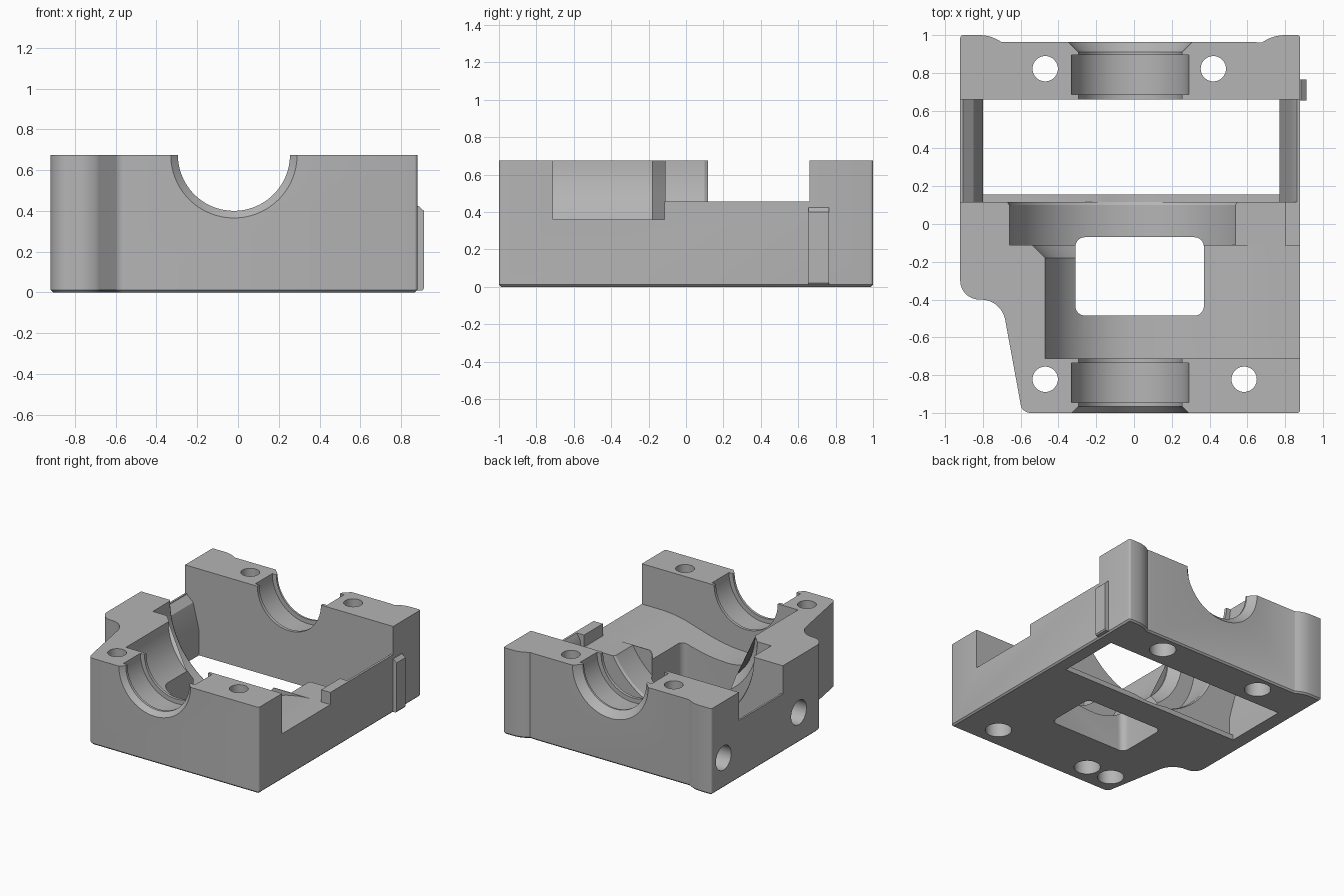
import bpy, bmesh, math
from mathutils import Vector

if "Cube" in bpy.data.objects:
    bpy.data.objects.remove(bpy.data.objects["Cube"])

TOP, CX = 0.675, -0.02          # split plane height and bore axis x
grey = bpy.data.materials.new("cast_grey")
grey.diffuse_color = (0.46, 0.46, 0.46, 1)
grey.use_nodes = True
grey.node_tree.nodes["Principled BSDF"].inputs["Base Color"].default_value = grey.diffuse_color


def to_object(name, bm):
    bmesh.ops.recalc_face_normals(bm, faces=bm.faces[:])
    me = bpy.data.meshes.new(name)
    bm.to_mesh(me)
    bm.free()
    me.materials.append(grey)
    ob = bpy.data.objects.new(name, me)
    bpy.context.collection.objects.link(ob)
    return ob


def prism(name, pts, a, b, axis="z"):
    """Extrude a 2D outline from a to b; axis y uses (x, z) points."""
    place = (lambda p, d: (p[0], p[1], d)) if axis == "z" else (lambda p, d: (p[0], d, p[1]))
    bm = bmesh.new()
    lo = [bm.verts.new(place(p, a)) for p in pts]
    hi = [bm.verts.new(place(p, b)) for p in pts]
    bm.faces.new(lo)
    bm.faces.new(hi)
    n = len(pts)
    for i in range(n):
        bm.faces.new((lo[i], lo[(i + 1) % n], hi[(i + 1) % n], hi[i]))
    return to_object(name, bm)


def box(name, x0, x1, y0, y1, z0, z1):
    return prism(name, [(x0, y0), (x1, y0), (x1, y1), (x0, y1)], z0, z1)


def turned(name, profile, origin, axis, n=64):
    """Solid of revolution from (distance, radius) pairs along an axis."""
    rot = Vector((0, 0, 1)).rotation_difference(Vector(axis))
    bm = bmesh.new()
    rings = []
    for d, r in profile:
        rings.append([bm.verts.new(Vector(origin) + rot @ Vector(
            (r * math.cos(t * math.tau / n), r * math.sin(t * math.tau / n), d))) for t in range(n)])
    bm.faces.new(rings[0])
    bm.faces.new(rings[-1])
    for p, q in zip(rings, rings[1:]):
        for i in range(n):
            bm.faces.new((p[i], p[(i + 1) % n], q[(i + 1) % n], q[i]))
    return to_object(name, bm)


def arc(cx, cy, r, a0, a1, n=8):
    return [(cx + r * math.cos(math.radians(a0 + (a1 - a0) * i / n)),
             cy + r * math.sin(math.radians(a0 + (a1 - a0) * i / n))) for i in range(n + 1)]


def rounded(x0, x1, y0, y1, r):
    return (arc(x1 - r, y1 - r, r, 0, 90) + arc(x0 + r, y1 - r, r, 90, 180)
            + arc(x0 + r, y0 + r, r, 180, 270) + arc(x1 - r, y0 + r, r, 270, 360))


# Housing body: outline with stepped left side and raised rear corners
outline = (arc(0.865, -0.985, 0.015, -90, 0, 3) + arc(0.865, 0.985, 0.015, 0, 90, 3)
           + arc(0.80, 0.79, 0.21, 90, 126, 6) + [(0.64, 0.963), (-0.70, 0.963)]
           + arc(-0.82, 0.79, 0.21, 56, 90, 6) + arc(-0.905, 0.985, 0.015, 90, 180, 3)
           + arc(-0.82, -0.30, 0.10, 180, 270)
           + arc(-0.81, -0.53, 0.13, 90, 10) + arc(-0.55, -0.95, 0.05, 190, 270, 5))
body = prism("housing_body", outline, 0, TOP)
bm = bmesh.new()
bm.from_mesh(body.data)
bottom = [e for e in bm.edges if all(v.co.z < 0.001 for v in e.verts)]
bmesh.ops.bevel(bm, geom=bottom, offset=0.012, segments=1, affect="EDGES")
bm.to_mesh(body.data)
bm.free()

cutters = []
cut = cutters.append

# Rear window with sloped inner side walls and a low lip at its front
upper = [(0.82, 0.2), (0.83, 0.4), (0.865, 0.46), (0.865, 0.8),
         (-0.905, 0.8), (-0.905, 0.45), (-0.85, 0.40), (-0.80, 0.2)]
cut(prism("window_cut", [(-0.80, -0.1), (0.77, -0.1), (0.77, 0.1)] + upper, 0.155, 0.66, "y"))
cut(prism("window_lip_cut", [(-0.80, 0.04), (0.77, 0.04), (0.77, 0.1)] + upper, 0.117, 0.2, "y"))
cut(box("side_wall_cut", -1.1, 1.1, 0.117, 0.66, 0.455, 0.9))
cut(box("right_sill_cut", 0.5, 1.1, -0.115, 0.3, 0.455, 0.9))
cut(box("platform_cut", 0.3, 0.80, -0.2, 0.3, 0.36, 0.9))

# Middle pocket: round on the left, sweeping up to the right sill
pocket = (arc(CX, TOP, 0.45, 180, 270, 24)
          + [(0.10, 0.232), (0.20, 0.248), (0.30, 0.272), (0.40, 0.302), (0.50, 0.332),
             (0.60, 0.352), (0.70, 0.36), (1.1, 0.36), (1.1, 0.9), (CX - 0.45, 0.9)])
cut(prism("pocket_cut", pocket, -0.712, -0.115, "y"))
cut(turned("pocket_cone_cut", [(-0.19, 0.45), (-0.18, 0.45), (-0.11, 0.52), (-0.10, 0.52)],
           (CX, 0, TOP), (0, 1, 0), 96))
cut(turned("disc_slot_cut", [(-0.11, 0.64), (0.10, 0.64), (0.117, 0.65), (0.2, 0.65)],
           (CX, 0, TOP), (0, 1, 0), 128))
cut(prism("floor_opening_cut", rounded(-0.31, 0.37, -0.485, -0.07, 0.05), -0.1, 0.6))

# Bearing bores with inner groove and flared mouth
cut(turned("rear_bore_cut", [(0.6, 0.275), (0.685, 0.275), (0.685, 0.31), (0.895, 0.31),
                             (0.895, 0.275), (0.91, 0.275), (0.965, 0.33), (1.1, 0.33)],
           (CX, 0, TOP), (0, 1, 0), 96))
cut(turned("front_bore_cut", [(-1.1, 0.31), (-1.0, 0.31), (-0.965, 0.275), (-0.945, 0.275),
                              (-0.945, 0.31), (-0.735, 0.31), (-0.735, 0.275), (-0.6, 0.275)],
           (CX, 0, TOP), (0, 1, 0), 96))

# Bolt holes, wider at the underside, plus one blind hole
for i, (x, y) in enumerate([(-0.47, 0.822), (0.42, 0.822), (-0.47, -0.822), (0.583, -0.822)]):
    cut(turned(f"bolt_hole_cut_{i}", [(-0.1, 0.095), (0.15, 0.095), (0.15, 0.067), (0.8, 0.067)],
               (x, y, 0), (0, 0, 1), 40))
cut(turned("blind_hole_cut", [(-0.1, 0.095), (0.15, 0.095)], (-0.25, -0.822, 0), (0, 0, 1), 40))

# Blind holes in the left side
for y in (0.85, -0.08):
    cut(turned("side_hole_cut", [(-1.1, 0.095), (-0.72, 0.095)], (0, y, 0.235), (1, 0, 0), 40))

for c in cutters:
    m = body.modifiers.new(c.name, "BOOLEAN")
    m.operation, m.solver, m.object = "DIFFERENCE", "EXACT", c
    c.hide_render = True
bpy.context.view_layer.update()
result = bpy.data.meshes.new_from_object(body.evaluated_get(bpy.context.evaluated_depsgraph_get()))
body.modifiers.clear()
body.data = result
for c in cutters:
    bpy.data.objects.remove(c)

# Right side rib with a chamfered top
rib = prism("side_rib", [(0.87, 0.01), (0.905, 0.01), (0.912, 0.02), (0.912, 0.40),
                         (0.885, 0.425), (0.87, 0.425)], 0.655, 0.765, "y")

for ob in (body, rib):
    bpy.ops.object.select_all(action="DESELECT")
    ob.select_set(True)
    bpy.context.view_layer.objects.active = ob
    bpy.ops.object.shade_smooth_by_angle(angle=math.radians(30))
